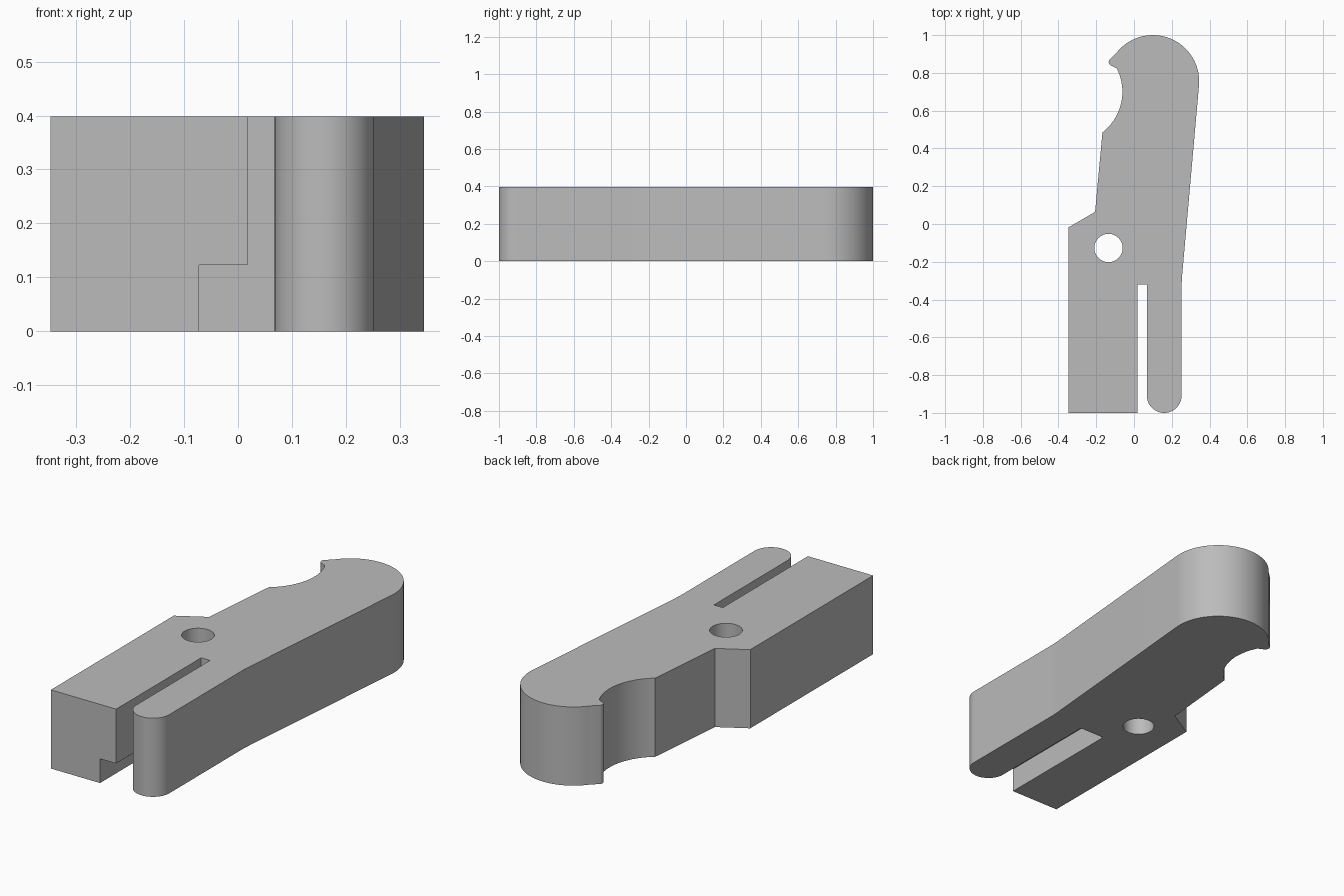
import bpy, bmesh
from math import cos, sin, radians

HEIGHT = 0.398

if "Cube" in bpy.data.objects:
    bpy.data.objects.remove(bpy.data.objects["Cube"])

grey = bpy.data.materials.new("plain grey")
grey.use_nodes = True
colour = (0.5, 0.5, 0.5, 1)
grey.diffuse_color = colour
grey.node_tree.nodes["Principled BSDF"].inputs["Base Color"].default_value = colour


def arc(cx, cy, r, start, end, steps):
    """Points along a circular arc, angles in degrees."""
    angles = [radians(start + (end - start) * i / steps) for i in range(steps + 1)]
    return [(cx + r * cos(a), cy + r * sin(a)) for a in angles]


def prism(name, outline, z0, z1):
    """Extrude a flat outline between two heights."""
    bm = bmesh.new()
    base = bm.faces.new([bm.verts.new((x, y, z0)) for x, y in outline])
    top = bmesh.ops.extrude_face_region(bm, geom=[base], use_keep_orig=True)
    verts = [v for v in top["geom"] if isinstance(v, bmesh.types.BMVert)]
    bmesh.ops.translate(bm, verts=verts, vec=(0, 0, z1 - z0))
    bmesh.ops.recalc_face_normals(bm, faces=bm.faces)
    mesh = bpy.data.meshes.new(name)
    bm.to_mesh(mesh)
    bm.free()
    mesh.materials.append(grey)
    obj = bpy.data.objects.new(name, mesh)
    bpy.context.collection.objects.link(obj)
    return obj


# Lever outline: square block, slot, rounded finger, round head, thumb notch
outline = [(-0.347, -1), (0.018, -1), (0.018, -0.32), (0.068, -0.32)]
outline += arc(0.16, -0.908, 0.092, 180, 360, 32)
outline += [(0.252, -0.32), (0.255, -0.27)]
outline += arc(0.1, 0.755, 0.245, -4, 143, 48)
outline += arc(-0.112, 0.858, 0.022, 145, 230, 8)
outline += arc(-0.334, 0.70, 0.2725, 27, -52.2, 32)
outline += [(-0.206, 0.064), (-0.347, -0.018)]
lever = prism("lever_body", outline, 0, HEIGHT)

# Pivot hole and the step under the block beside the slot
hole = prism("pivot_hole_cutter", arc(-0.135, -0.127, 0.075, 0, 352.5, 47), -0.1, HEIGHT + 0.1)
step = prism("step_cutter", [(-0.072, -1.1), (0.043, -1.1), (0.043, -0.32), (-0.072, -0.32)], -0.1, 0.123)

bpy.context.view_layer.objects.active = lever
for cutter in (hole, step):
    cutter.hide_render = True
    cut = lever.modifiers.new(cutter.name, "BOOLEAN")
    cut.operation = "DIFFERENCE"
    cut.solver = "EXACT"
    cut.object = cutter
    bpy.ops.object.modifier_apply(modifier=cut.name)
    bpy.data.objects.remove(cutter)

# Smooth the curved walls, keep the rims sharp
bpy.ops.object.select_all(action="DESELECT")
lever.select_set(True)
bpy.ops.object.shade_smooth_by_angle(angle=radians(30))
